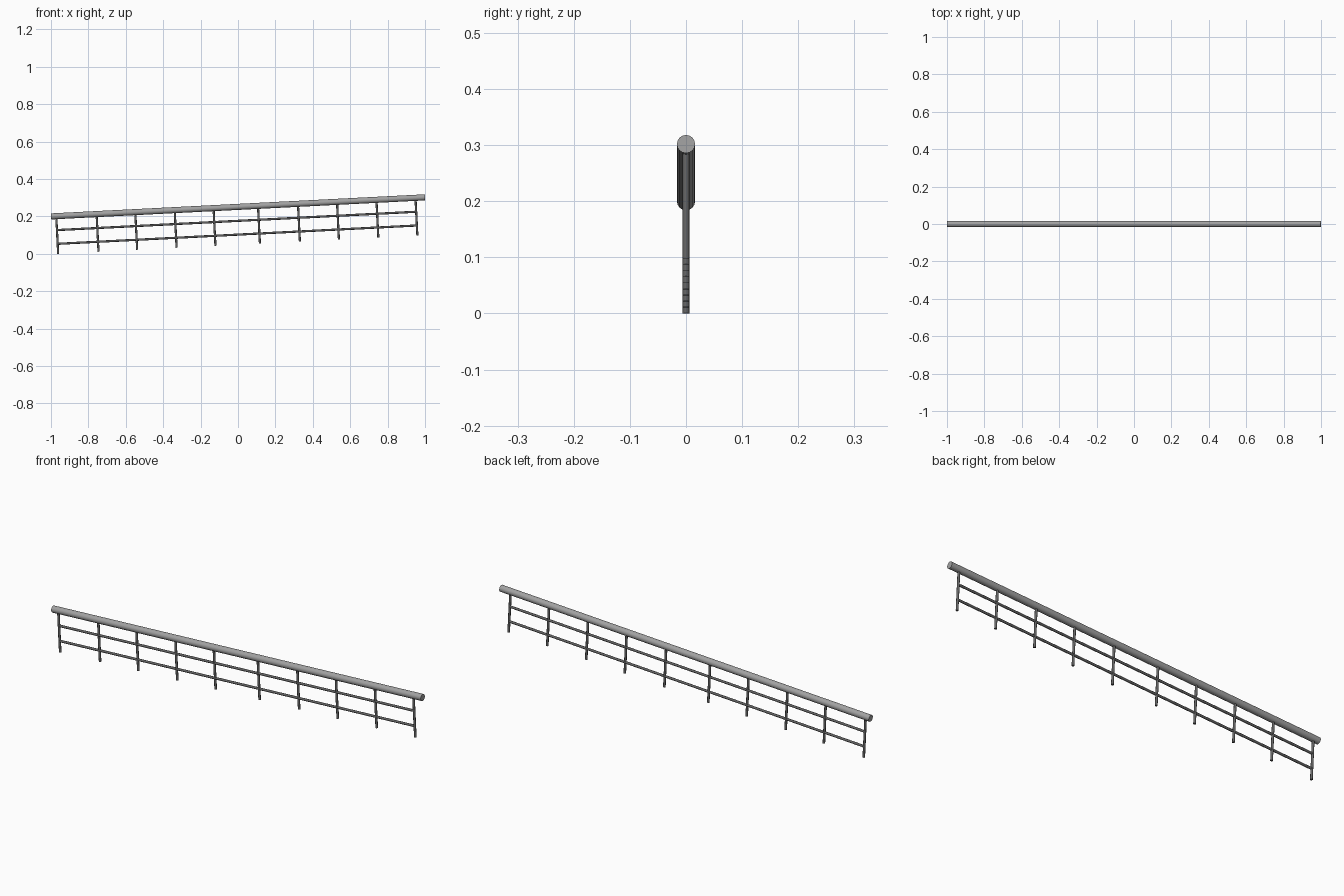
import bpy, math
from mathutils import Matrix, Vector

if "Cube" in bpy.data.objects:
    bpy.data.objects.remove(bpy.data.objects["Cube"])


def material(name, v):
    m = bpy.data.materials.new(name)
    m.diffuse_color = (v, v, v, 1)
    m.use_nodes = True
    m.node_tree.nodes["Principled BSDF"].inputs["Base Color"].default_value = m.diffuse_color
    return m


light = material("light grey metal", 0.36)
dark = material("dark grey metal", 0.13)

# whole railing is sloped about the middle of the handrail
SLOPE = Matrix.Translation((0, 0, 0.251)) @ Matrix.Rotation(-math.atan(0.051), 4, 'Y')


def bar(name, a, b, radius, sides, mat):
    a, b = Vector(a), Vector(b)
    d = b - a
    bpy.ops.mesh.primitive_cylinder_add(vertices=sides, radius=radius, depth=d.length)
    o = bpy.context.object
    o.name = name
    o.matrix_world = (SLOPE @ Matrix.Translation((a + b) / 2)
                      @ d.to_track_quat('Z', 'Y').to_matrix().to_4x4())
    o.data.materials.append(mat)
    bpy.ops.object.shade_smooth_by_angle(angle=math.radians(40))


# handrail
bar("handrail", (-1.0005, 0, 0), (1.0005, 0, 0), 0.0162, 16, light)

# two thin rails under it
for name, z in (("middle_rail", -0.0745), ("lower_rail", -0.148)):
    bar(name, (-0.973, 0, z), (0.95, 0, z), 0.0058, 12, dark)

# posts, square to the slope
posts = (-0.973, -0.757, -0.55, -0.339, -0.131, 0.107, 0.321, 0.53, 0.741, 0.95)
for i, x in enumerate(posts):
    bar(f"post_{i + 1}", (x, 0, -0.2015), (x, 0, -0.008), 0.0058, 12, dark)
